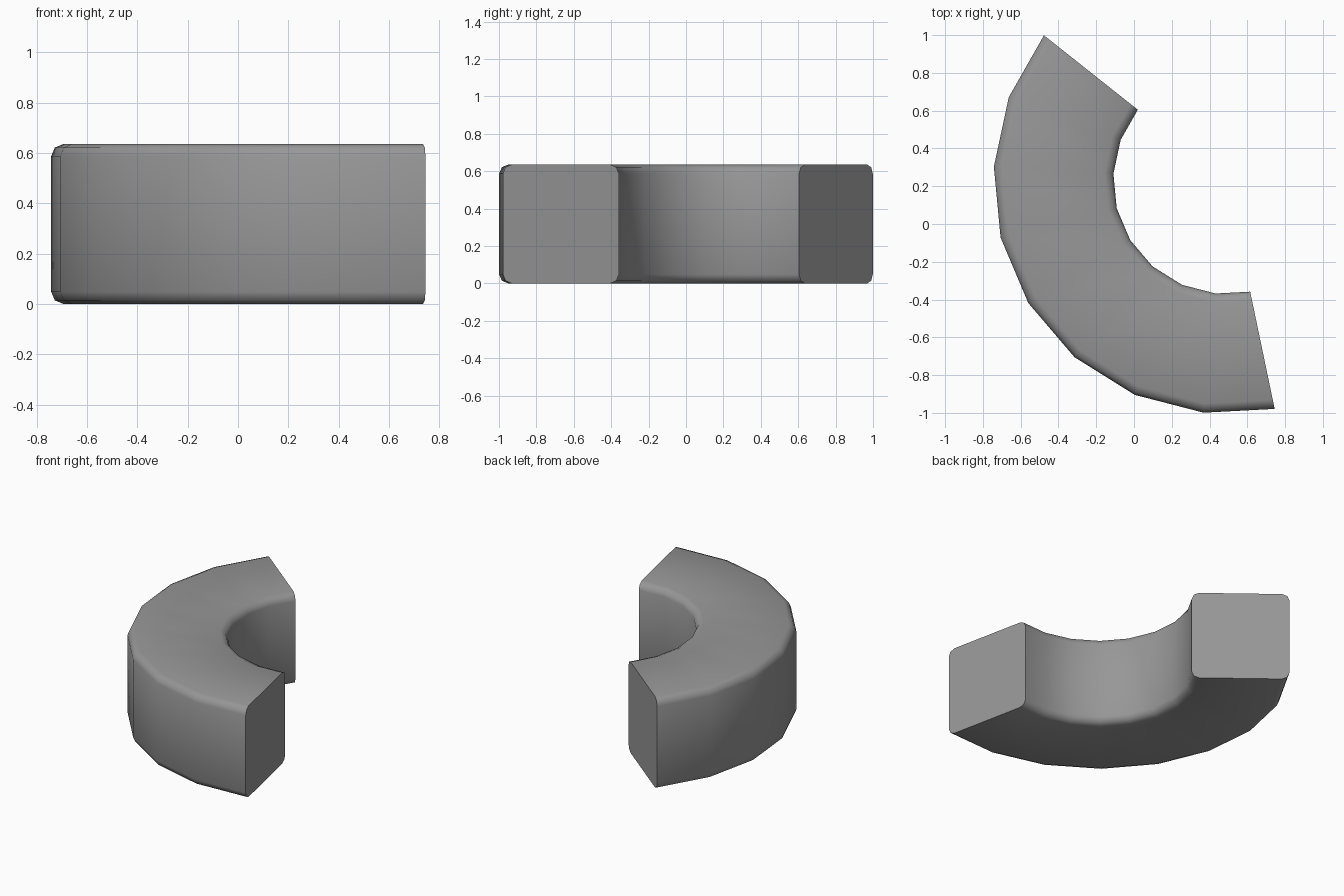
import bpy, bmesh
from math import radians, cos, sin, pi
from mathutils import Matrix, Vector

if "Cube" in bpy.data.objects:
    bpy.data.objects.remove(bpy.data.objects["Cube"])

CENTRE = Vector((0.492, 0.231, 0))
INNER, OUTER, HEIGHT = 0.602, 1.236, 0.635
BEVEL, CORNER_STEPS = 0.048, 2
START, SWEEP, SEGMENTS = radians(141.6), radians(140.2), 8

# rounded square cross-section, as (radius, height) points
profile = []
corners = [(OUTER - BEVEL, HEIGHT - BEVEL), (INNER + BEVEL, HEIGHT - BEVEL),
           (INNER + BEVEL, BEVEL), (OUTER - BEVEL, BEVEL)]
for i, (r, z) in enumerate(corners):
    for k in range(CORNER_STEPS + 1):
        a = pi / 2 * (i + k / CORNER_STEPS)
        profile.append((r + BEVEL * cos(a), z + BEVEL * sin(a)))

# sweep the section around the arc
bm = bmesh.new()
rings = []
for s in range(SEGMENTS + 1):
    rot = Matrix.Rotation(START + SWEEP * s / SEGMENTS, 4, 'Z')
    rings.append([bm.verts.new(CENTRE + rot @ Vector((r, 0, z))) for r, z in profile])
n = len(profile)
for a, b in zip(rings, rings[1:]):
    for i in range(n):
        j = (i + 1) % n
        bm.faces.new((a[i], a[j], b[j], b[i]))

# flat end caps
bm.faces.new(rings[0])
bm.faces.new(rings[-1])
bmesh.ops.recalc_face_normals(bm, faces=bm.faces)

mesh = bpy.data.meshes.new("curved_block")
bm.to_mesh(mesh)
bm.free()
block = bpy.data.objects.new("curved_block", mesh)
bpy.context.collection.objects.link(block)
bpy.context.view_layer.objects.active = block
block.select_set(True)
bpy.ops.object.shade_smooth_by_angle(angle=radians(55))

# dark grey finish
dark_grey = bpy.data.materials.new("dark_grey")
dark_grey.diffuse_color = (0.31, 0.31, 0.31, 1)
dark_grey.use_nodes = True
dark_grey.node_tree.nodes["Principled BSDF"].inputs["Base Color"].default_value = dark_grey.diffuse_color
mesh.materials.append(dark_grey)
